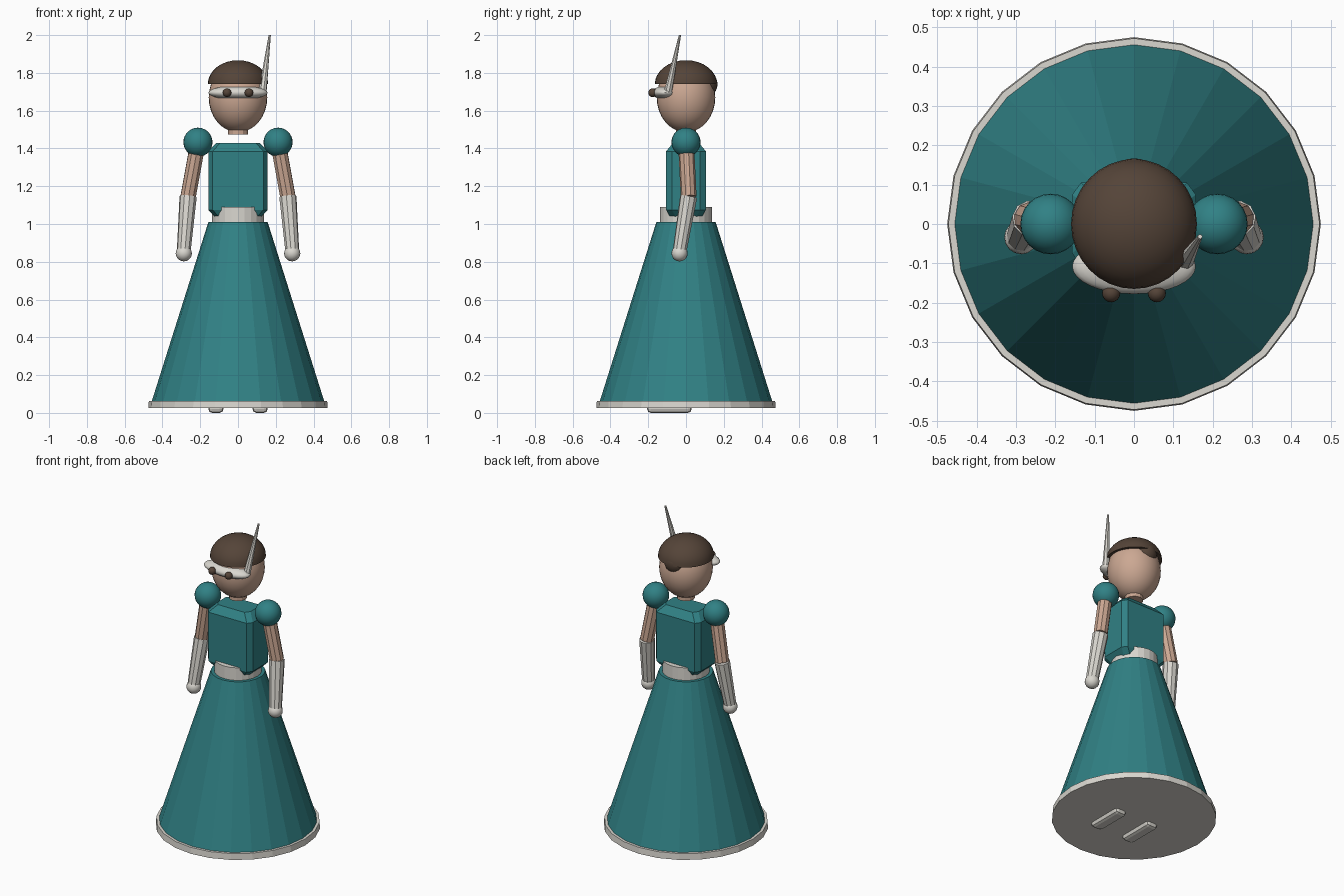
import bpy, bmesh, math
from mathutils import Vector

if "Cube" in bpy.data.objects:
    bpy.data.objects.remove(bpy.data.objects["Cube"])


def material(name, rgb):
    m = bpy.data.materials.new(name)
    m.diffuse_color = (*rgb, 1)
    m.use_nodes = True
    m.node_tree.nodes["Principled BSDF"].inputs["Base Color"].default_value = m.diffuse_color
    return m


TEAL = material("teal_cloth", (0.03, 0.22, 0.235))
PALE = material("pale_grey", (0.70, 0.68, 0.63))
SKIN = material("skin", (0.60, 0.39, 0.29))
BROWN = material("dark_brown", (0.09, 0.058, 0.04))


def finish(name, mat, smooth=False):
    o = bpy.context.object
    o.name = name
    o.data.materials.append(mat)
    if smooth:
        bpy.ops.object.shade_smooth_by_angle(angle=math.radians(40))
    return o


def tube(name, a, b, r1, r2, sides, mat):
    """Tapered faceted cylinder from point a to point b."""
    a, b = Vector(a), Vector(b)
    bpy.ops.mesh.primitive_cone_add(vertices=sides, radius1=r1, radius2=r2,
                                    depth=(b - a).length, location=(a + b) / 2)
    o = finish(name, mat)
    o.rotation_mode = 'QUATERNION'
    o.rotation_quaternion = (b - a).to_track_quat('Z', 'Y')
    return o


def ball(name, loc, size, mat, segs=32, rings=16):
    bpy.ops.mesh.primitive_uv_sphere_add(segments=segs, ring_count=rings,
                                         radius=1, location=loc)
    bpy.context.object.scale = size
    bpy.ops.object.transform_apply(location=False, rotation=False, scale=True)
    return finish(name, mat, True)


def mesh_object(name, bm, mat):
    bmesh.ops.recalc_face_normals(bm, faces=bm.faces)
    me = bpy.data.meshes.new(name)
    bm.to_mesh(me)
    bm.free()
    o = bpy.data.objects.new(name, me)
    bpy.context.collection.objects.link(o)
    me.materials.append(mat)
    return o


# Skirt, hem and waistband
tube("skirt", (0, 0, 0.06), (0, 0, 1.01), 0.457, 0.157, 24, TEAL)
tube("hem", (0, 0, 0.025), (0, 0, 0.064), 0.475, 0.472, 24, PALE)
tube("waistband", (0, 0, 0.97), (0, 0, 1.09), 0.137, 0.137, 24, PALE)

# Bodice: chamfered block lofted from eight-sided rings
bm = bmesh.new()
rings = []
for z, hx, hy in ((1.03, 0.115, 0.08), (1.075, 0.157, 0.105),
                  (1.385, 0.157, 0.105), (1.43, 0.115, 0.068)):
    cx, cy = hx - 0.022, hy - 0.03
    pts = ((hx, -cy), (hx, cy), (cx, hy), (-cx, hy),
           (-hx, cy), (-hx, -cy), (-cx, -hy), (cx, -hy))
    rings.append([bm.verts.new((x, y, z)) for x, y in pts])
for lo, hi in zip(rings, rings[1:]):
    for i in range(8):
        j = (i + 1) % 8
        bm.faces.new((lo[i], lo[j], hi[j], hi[i]))
bm.faces.new(rings[0])
bm.faces.new(rings[-1])
mesh_object("bodice", bm, TEAL)

# Neck and head
tube("neck", (0, 0, 1.475), (0, 0, 1.55), 0.053, 0.053, 12, SKIN)
ball("head", (0, 0, 1.67), (0.155, 0.155, 0.184), SKIN)

# Hair cap: upper half of a flattened sphere, closed underneath
hair = ball("hair_cap", (0, 0, 1.74), (0.16, 0.165, 0.127), BROWN)
bm = bmesh.new()
bm.from_mesh(hair.data)
cut = bmesh.ops.bisect_plane(bm, geom=bm.verts[:] + bm.edges[:] + bm.faces[:],
                             plane_co=(0, 0, 0), plane_no=(0, 0, 1),
                             clear_inner=True, dist=1e-5)
bmesh.ops.holes_fill(bm, edges=[e for e in bm.edges if e.is_boundary])
bm.to_mesh(hair.data)
bm.free()
bpy.context.view_layer.objects.active = hair
bpy.ops.object.shade_smooth_by_angle(angle=math.radians(40))
ball("hair_bun", (0, 0.097, 1.74), (0.07, 0.07, 0.07), BROWN, 24, 12)

# Visor and antenna
ball("visor", (0, -0.108, 1.695), (0.157, 0.07, 0.037), PALE)
tube("antenna", (0.13, -0.095, 1.70), (0.168, -0.032, 2.0), 0.022, 0.006, 8, PALE)

# Paired parts
for s, side in ((-1, "right"), (1, "left")):
    ball(f"{side}_eye", (s * 0.058, -0.176, 1.695), (0.023, 0.023, 0.023), BROWN, 16, 10)
    ball(f"{side}_shoulder_puff", (s * 0.212, 0, 1.433), (0.077, 0.077, 0.077), TEAL, 24, 14)
    elbow, wrist = (s * 0.264, 0.014, 1.145), (s * 0.287, -0.033, 0.86)
    tube(f"{side}_upper_arm", (s * 0.212, 0, 1.43), elbow, 0.042, 0.042, 10, SKIN)
    tube(f"{side}_glove", elbow, wrist, 0.046, 0.037, 10, PALE)
    ball(f"{side}_hand", (s * 0.287, -0.034, 0.845), (0.043, 0.043, 0.043), PALE, 16, 10)
    # Shoe peeking out below the hem
    bpy.ops.mesh.primitive_cube_add(size=1, location=(s * 0.117, -0.088, 0.04))
    bpy.context.object.scale = (0.08, 0.236, 0.08)
    bpy.ops.object.transform_apply(location=False, rotation=False, scale=True)
    shoe = finish(f"{side}_shoe", PALE)
    bev = shoe.modifiers.new("round", 'BEVEL')
    bev.width, bev.segments = 0.02, 2
